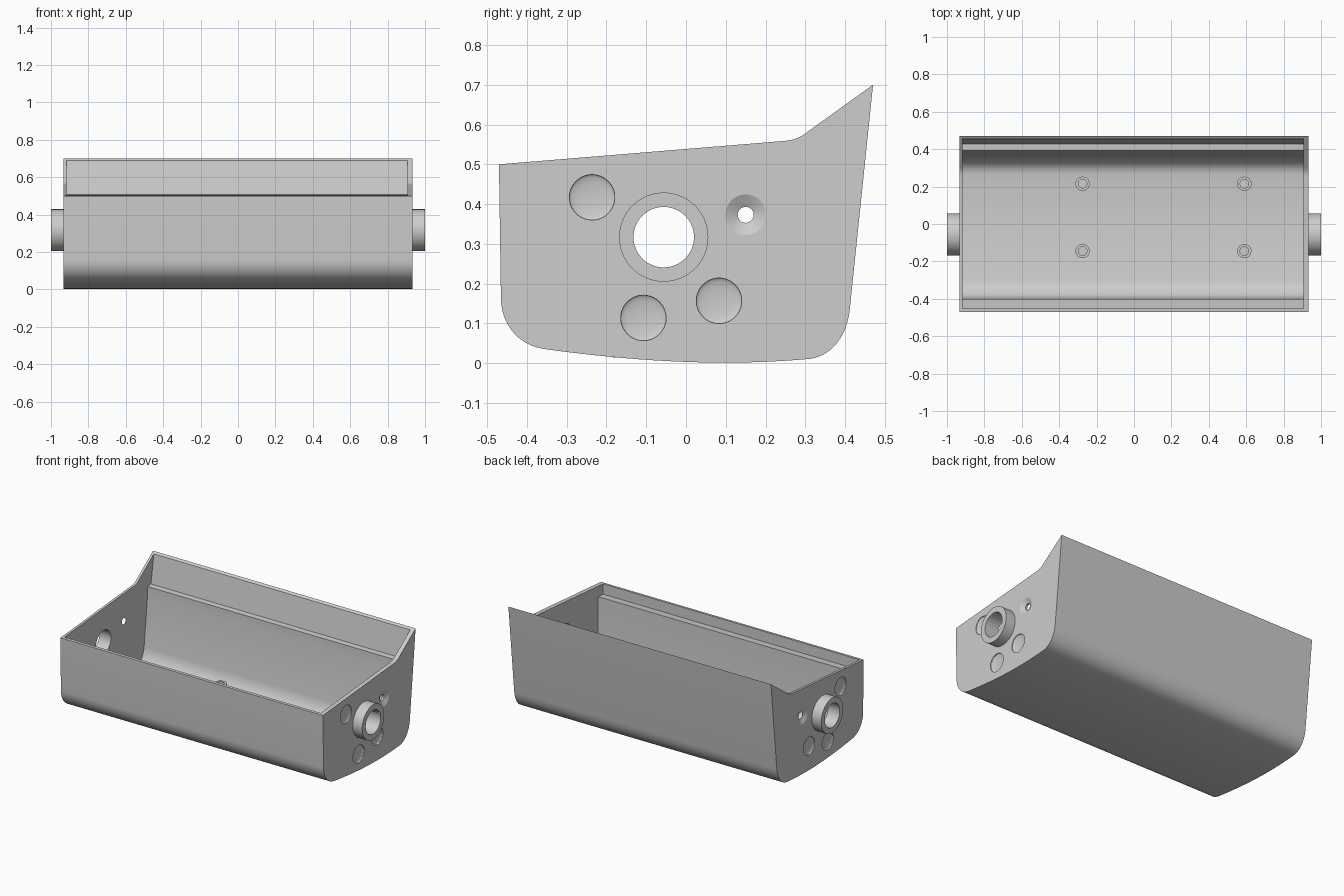
import bpy, bmesh, math
from mathutils import Matrix

if "Cube" in bpy.data.objects:
    bpy.data.objects.remove(bpy.data.objects["Cube"])

grey = bpy.data.materials.new("light grey")
grey.diffuse_color = (0.61, 0.61, 0.61, 1)
grey.use_nodes = True
grey.node_tree.nodes["Principled BSDF"].inputs["Base Color"].default_value = grey.diffuse_color
HALF = 0.933      # half length of the tray


def finish(name, bm):
    bmesh.ops.recalc_face_normals(bm, faces=bm.faces)
    me = bpy.data.meshes.new(name)
    bm.to_mesh(me)
    bm.free()
    me.materials.append(grey)
    ob = bpy.data.objects.new(name, me)
    bpy.context.collection.objects.link(ob)
    return ob


def prism(name, yz, x0, x1):
    """Extrude a y-z outline along x."""
    bm = bmesh.new()
    f = bm.faces.new([bm.verts.new((x0, y, z)) for y, z in yz])
    ext = bmesh.ops.extrude_face_region(bm, geom=[f])["geom"]
    bmesh.ops.translate(bm, vec=(x1 - x0, 0, 0),
                        verts=[v for v in ext if isinstance(v, bmesh.types.BMVert)])
    return finish(name, bm)


def lathe(name, profile, loc, side=0, steps=64):
    """Turn (radius, height) points about z, or about x when side is +1 / -1."""
    bm = bmesh.new()
    vs = [bm.verts.new((r, 0, h)) for r, h in profile]
    es = [bm.edges.new(p) for p in zip(vs, vs[1:])]
    bmesh.ops.spin(bm, geom=vs + es, cent=(0, 0, 0), axis=(0, 0, 1),
                   angle=math.tau, steps=steps)
    bmesh.ops.remove_doubles(bm, verts=bm.verts, dist=1e-5)
    bm.transform(Matrix.Translation(loc) @ Matrix.Rotation(side * math.pi / 2, 4, 'Y'))
    return finish(name, bm)


def boolean(target, tool, op):
    m = target.modifiers.new("bool", 'BOOLEAN')
    m.operation, m.object, m.solver = op, tool, 'EXACT'
    bpy.context.view_layer.objects.active = target
    bpy.ops.object.modifier_apply(modifier=m.name)
    bpy.data.objects.remove(tool)


def curve(a, b, c, d, n):
    """Cubic curve points from a to d."""
    out = []
    for i in range(n + 1):
        t = i / n
        u = 1 - t
        out.append(tuple(u**3 * p + 3 * u * u * t * q + 3 * u * t * t * r + t**3 * s
                         for p, q, r, s in zip(a, b, c, d)))
    return out


# Tray shell: front wall, rounded bottom, leaning back wall, sloped rim
path = [(-0.47, 0.50)]
path += curve((-0.465, 0.16), (-0.462, 0.09), (-0.415, 0.042), (-0.35, 0.035), 14)
path += curve((-0.35, 0.035), (-0.13, 0.005), (0.09, -0.009), (0.31, 0.011), 20)[1:]
path += curve((0.31, 0.011), (0.365, 0.018), (0.402, 0.065), (0.411, 0.13), 14)[1:]
path += [(0.47, 0.70)]
rim = curve((0.31, 0.585), (0.288, 0.567), (0.275, 0.562), (0.25, 0.559), 8)
tray = prism("tray", path + rim, -HALF, HALF)

# Hollow side bosses
BY, BZ = -0.056, 0.317
for s in (-1, 1):
    boolean(tray, lathe("boss", [(0, 0.924), (0.112, 0.924), (0.112, 1), (0, 1)],
                        (0, BY, BZ), s), 'UNION')

# Main cavity with thick front and back walls and a thin rounded floor
X0, X1 = -0.917, 0.905
inner = [(-0.402, 0.60)]
inner += curve((-0.397, 0.145), (-0.394, 0.09), (-0.355, 0.053), (-0.30, 0.045), 14)
inner += curve((-0.30, 0.045), (-0.11, 0.019), (0.08, 0.007), (0.268, 0.025), 20)[1:]
inner += curve((0.268, 0.025), (0.315, 0.030), (0.349, 0.072), (0.357, 0.13), 14)[1:]
inner += [(0.392, 0.45), (0.393, 0.60)]
boolean(tray, prism("cavity", inner, X0, X1), 'DIFFERENCE')

# Wider recess above, leaving a sloped lid ledge along the front and back
recess = [(-0.452, 0.435), (0.427, 0.507), (0.488, 0.90), (-0.452, 0.90)]
boolean(tray, prism("lid_recess", recess, X0, X1), 'DIFFERENCE')

# End wall details: bore, countersunk hole and three round shallow dimples
R, DEPTH = 0.057, 0.014
dish = []
for i in range(11):
    a = i / 10 * math.pi / 2
    dish.append((R * math.sin(a), HALF - 0.004 - (DEPTH - 0.004) * math.cos(a)))
dish += [(R, HALF + 0.02), (0, HALF + 0.02)]
for s in (-1, 1):
    boolean(tray, lathe("bore", [(0, 0.85), (0.076, 0.85), (0.076, 1.1), (0, 1.1)],
                        (0, BY, BZ), s), 'DIFFERENCE')
    sink = [(0, 0.85), (0.02, 0.85), (0.02, 0.918), (0.051, HALF), (0.051, 0.96), (0, 0.96)]
    boolean(tray, lathe("countersink", sink, (0, 0.15, 0.373), s), 'DIFFERENCE')
    for y, z in ((-0.236, 0.417), (-0.107, 0.114), (0.083, 0.157)):
        boolean(tray, lathe("dimple", dish, (0, y, z), s), 'DIFFERENCE')

# Screw posts on the floor
for x in (-0.275, 0.59):
    for y in (-0.145, 0.215):
        lathe("screw_post", [(0, 0.015), (0.038, 0.015), (0.038, 0.122), (0.023, 0.122),
                             (0.023, 0.035), (0, 0.035)], (x, y, 0), steps=32)

# Smooth the curves, keep the edges sharp
bpy.ops.object.select_all(action='SELECT')
bpy.context.view_layer.objects.active = tray
bpy.ops.object.shade_smooth_by_angle(angle=math.radians(24))
